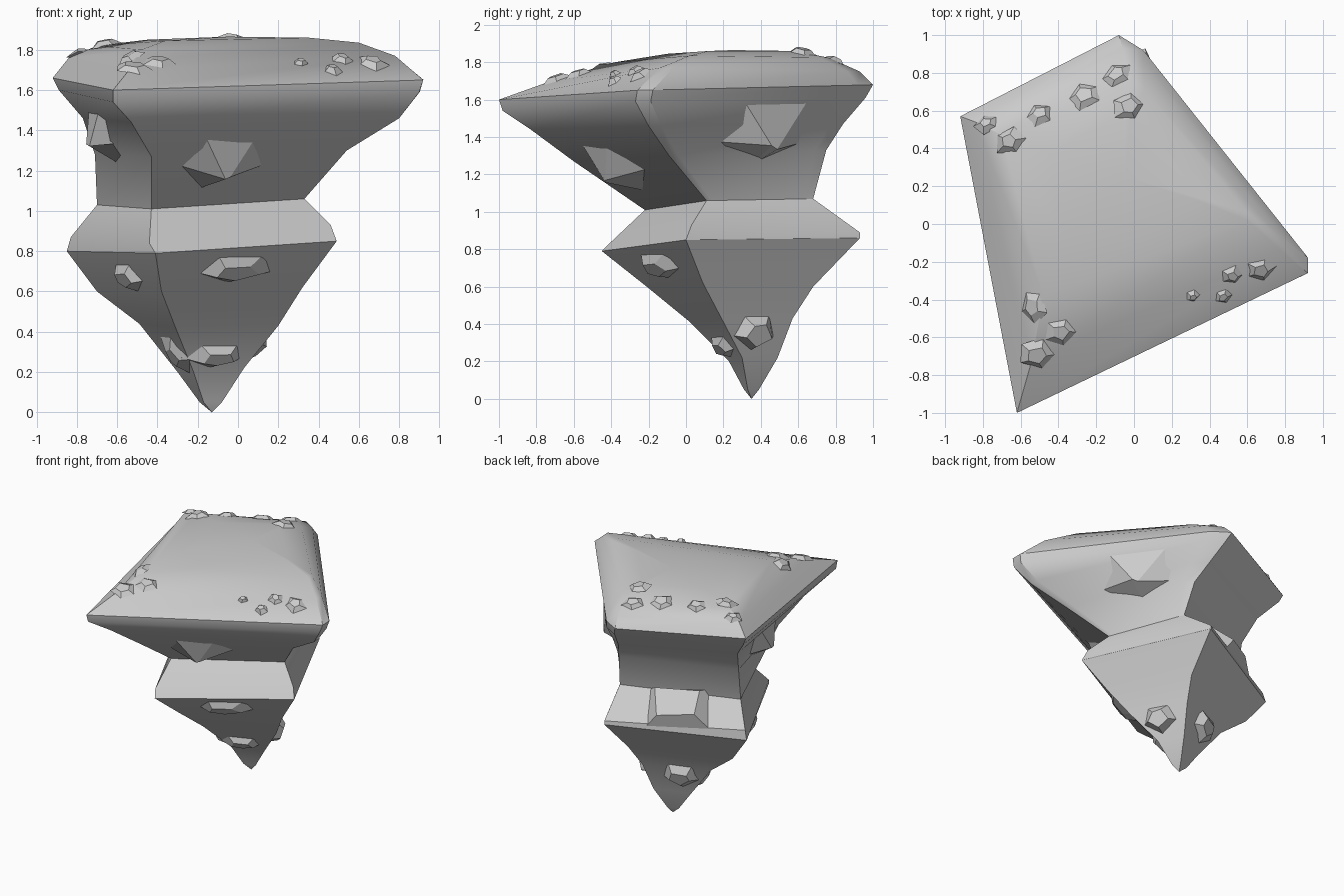
import bpy, bmesh, math, random
from mathutils import Vector, Matrix
from mathutils.bvhtree import BVHTree

if "Cube" in bpy.data.objects:
    bpy.data.objects.remove(bpy.data.objects["Cube"])

random.seed(4)


def finish(bm, name, smooth=None):
    bmesh.ops.recalc_face_normals(bm, faces=bm.faces)
    me = bpy.data.meshes.new(name)
    bm.to_mesh(me)
    bm.free()
    ob = bpy.data.objects.new(name, me)
    bpy.context.collection.objects.link(ob)
    if smooth:
        bpy.ops.object.select_all(action='DESELECT')
        ob.select_set(True)
        bpy.context.view_layer.objects.active = ob
        bpy.ops.object.shade_smooth_by_angle(angle=math.radians(smooth))
    return ob


def loft(name, rings, bottom, top, smooth):
    """Skin matching rings, closing the ends to single points."""
    bm = bmesh.new()
    rows = [[bm.verts.new(p) for p in r] for r in rings]
    n = len(rows[0])
    for a, b in zip(rows, rows[1:]):
        for i in range(n):
            j = (i + 1) % n
            bm.faces.new((a[i], a[j], b[j], b[i]))
    for row, p in ((rows[0], bottom), (rows[-1], top)):
        tip = bm.verts.new(p)
        for i in range(n):
            bm.faces.new((row[i], row[(i + 1) % n], tip))
    bmesh.ops.recalc_face_normals(bm, faces=bm.faces)
    tree = BVHTree.FromBMesh(bm)
    finish(bm, name, smooth)
    return tree


def blunt(ring, k):
    """Blunt the right and back corners with two extra points, pushed out by k."""
    f, r, b, l = map(Vector, ring)
    push = Vector((.05, .02, 0)) * k
    return [f, r, r.lerp(b, .05) + push, b.lerp(r, .08) + push, b, l]


# Ring corners in order: front, right, back, left
neck = [(-.43, -.22, 1.01), (.33, .11, 1.06), (.10, .68, 1.07), (-.70, .32, 1.03)]

# Lower tapering rock
spike = loft("lower_spike", [
    [(-.17, .31, .05), (-.08, .33, .05), (-.11, .39, .05), (-.19, .36, .05)],
    [(-.22, .23, .20), (.03, .30, .22), (-.06, .49, .22), (-.30, .36, .20)],
    [(-.31, .01, .42), (.20, .19, .43), (-.02, .57, .43), (-.49, .39, .44)],
    [(-.38, -.21, .60), (.32, .09, .62), (.03, .68, .60), (-.70, .42, .60)],
    [(-.41, -.45, .79), (.49, .0, .85), (.06, .93, .86), (-.85, .46, .80)],
    [(-.44, -.40, .84), (.46, .03, .93), (.06, .93, .89), (-.83, .45, .87)],
    neck], (-.13, .35, 0), (-.2, .2, 1.04), 24)

# Upper overhanging platform
platform_rings = [
    neck,
    [(-.43, -.60, 1.27), (.54, -.09, 1.30), (.06, .75, 1.33), (-.71, .36, 1.28)],
    [(-.53, -.83, 1.44), (.80, -.20, 1.46), (.0, .84, 1.47), (-.77, .46, 1.46)],
    [(-.62, -.98, 1.54), (.90, -.27, 1.59), (-.05, .96, 1.61), (-.89, .56, 1.60)],
    [(-.62, -1.0, 1.60), (.92, -.26, 1.65), (-.08, 1.0, 1.68), (-.92, .57, 1.66)],
    [(-.54, -.72, 1.70), (.78, -.14, 1.77), (-.06, .93, 1.75), (-.84, .54, 1.76)],
    [(-.48, -.38, 1.80), (.60, .02, 1.835), (-.02, .76, 1.825), (-.70, .47, 1.82)],
    [(-.36, -.10, 1.845), (.35, .12, 1.86), (-.05, .58, 1.86), (-.45, .38, 1.85)]]
push = [0, .3, .7, 1, 1, .8, .5, 0]
platform = loft("upper_platform", [blunt(r, k) for r, k in zip(platform_rings, push)],
                (-.2, .2, 1.04), (-.05, .25, 1.865), 34)


def rock(name, tree, centre, width, height, depth, tip=.06, sides=5):
    """Faceted stone half sunk in the surface nearest to its centre."""
    p, n, _, _ = tree.find_nearest(Vector(centre))
    side = Vector((0, 0, 1)).cross(n)
    side = side.normalized() if side.length > .3 else Vector((1, .5, 0)).normalized()
    side = (side - n * side.dot(n)).normalized()
    up = n.cross(side)
    bm = bmesh.new()
    bmesh.ops.create_cone(bm, cap_ends=True, segments=sides, radius1=.62, radius2=tip, depth=1.2,
                          matrix=Matrix.Rotation(math.pi / sides, 4, 'Z'))
    bmesh.ops.remove_doubles(bm, verts=bm.verts, dist=.08)
    for v in bm.verts:
        q = v.co + Vector([random.uniform(-.06, .06) for _ in range(3)])
        q.z += .35
        v.co = p + side * q.x * width + up * q.y * height + n * q.z * depth
    return finish(bm, name)


# Large stones set into the sides: centre, width, height, depth
for i, (c, w, h, d) in enumerate([
        ((-.08, -.38, 1.26), .46, .42, .12),
        ((.38, .46, 1.35), .56, .38, .12),
        ((-.67, .0, 1.37), .40, .30, .10)]):
    rock(f"platform_side_stone_{i + 1}", platform, c, w, h, d)

for i, (c, w, h, d) in enumerate([
        ((0, -.16, .69), .38, .18, .05),
        ((-.53, .0, .69), .24, .15, .04),
        ((.09, .38, .35), .24, .20, .06),
        ((-.11, .19, .27), .27, .13, .04),
        ((-.33, .22, .27), .18, .20, .03),
        ((-.29, .50, .36), .25, .20, .05)]):
    rock(f"spike_side_stone_{i + 1}", spike, c, w, h, d, .3)

# Squared block on the rear ledge
rock("rear_ledge_block", spike, (-.34, .60, .98), .50, .34, .08, .42, 4)

# Pebble clusters near the platform corners: x, y, size
for i, (x, y, s) in enumerate([
        (-.78, .53, .11), (-.66, .44, .14), (-.50, .58, .12), (-.26, .68, .15),
        (-.09, .79, .14), (-.03, .62, .14), (.31, -.38, .07), (.47, -.38, .09),
        (.52, -.27, .10), (.67, -.24, .14), (-.53, -.44, .16), (-.39, -.57, .16),
        (-.51, -.69, .17)]):
    hit = platform.ray_cast(Vector((x, y, 3)), Vector((0, 0, -1)))[0]
    if hit:
        rock(f"top_pebble_{i + 1}", platform, hit, s, s * .85, .024, .3)
